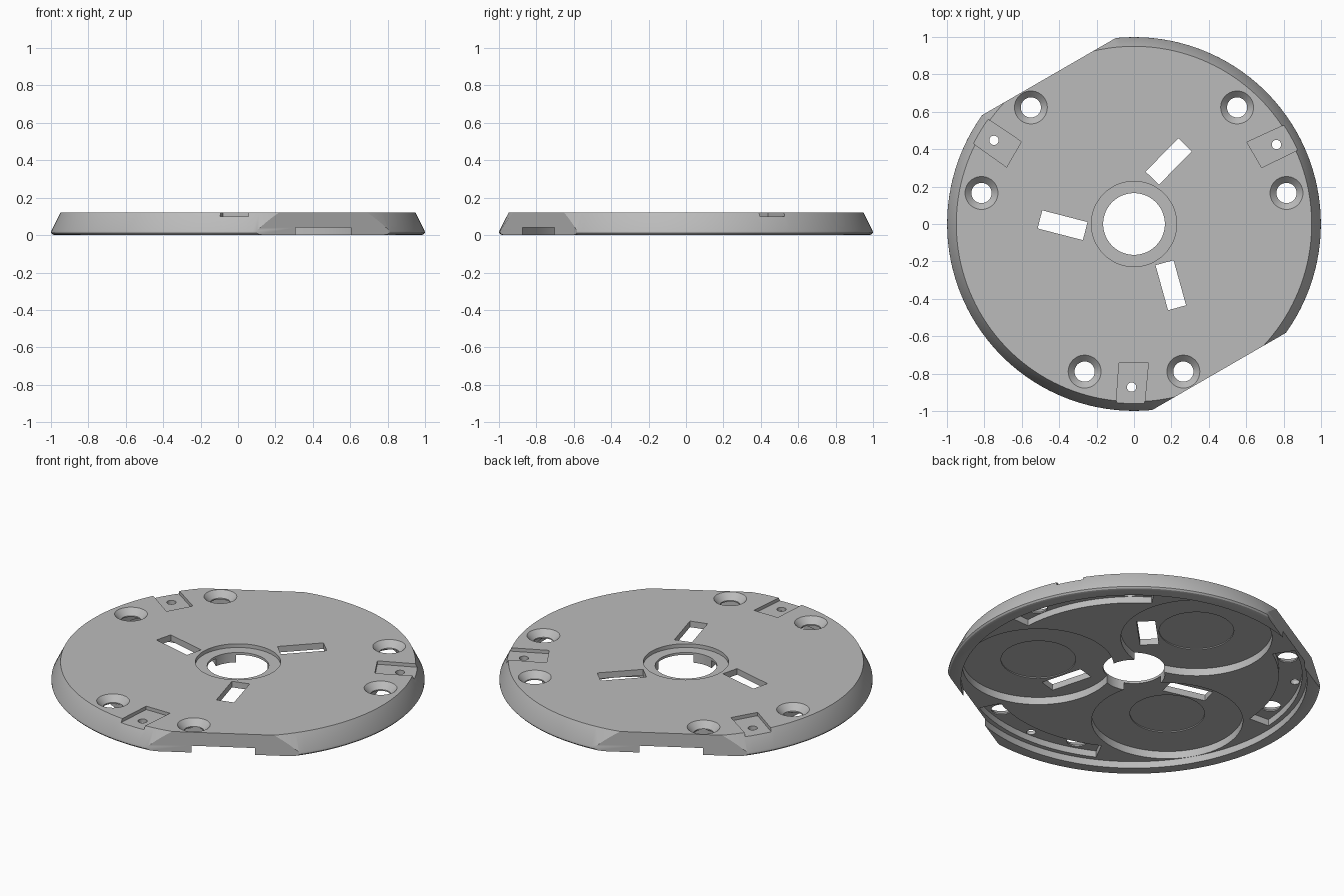
import bpy, bmesh, math
from mathutils import Matrix, Vector

cube = bpy.data.objects.get("Cube")
if cube:
    bpy.data.objects.remove(cube, do_unlink=True)

grey = bpy.data.materials.new("plain grey")
grey.use_nodes = True
GREY = (0.5, 0.5, 0.5, 1)
grey.diffuse_color = GREY
grey.node_tree.nodes["Principled BSDF"].inputs["Base Color"].default_value = GREY

TOP = 0.12
THIRDS = [math.radians(a) for a in (0, 120, 240)]


def make_object(name, bm):
    bmesh.ops.recalc_face_normals(bm, faces=bm.faces)
    mesh = bpy.data.meshes.new(name)
    bm.to_mesh(mesh)
    bm.free()
    mesh.materials.append(grey)
    obj = bpy.data.objects.new(name, mesh)
    bpy.context.collection.objects.link(obj)
    return obj


def lathe(name, profile, centre=(0, 0), steps=64):
    """Solid of revolution from (radius, z) pairs, capped at both ends."""
    bm = bmesh.new()
    rings = []
    for r, z in profile:
        angles = [math.tau * i / steps for i in range(steps)]
        rings.append([bm.verts.new((centre[0] + r * math.cos(a),
                                    centre[1] + r * math.sin(a), z)) for a in angles])
    for low, high in zip(rings, rings[1:]):
        for i in range(steps):
            j = (i + 1) % steps
            bm.faces.new((low[i], low[j], high[j], high[i]))
    bm.faces.new(rings[0])
    bm.faces.new(rings[-1])
    return make_object(name, bm)


def prism(name, outline, z0, z1, turn=0):
    bm = bmesh.new()
    spin = Matrix.Rotation(turn, 3, 'Z')
    low = [bm.verts.new(spin @ Vector((x, y, z0))) for x, y in outline]
    high = [bm.verts.new(spin @ Vector((x, y, z1))) for x, y in outline]
    bm.faces.new(low)
    bm.faces.new(high)
    n = len(outline)
    for i in range(n):
        j = (i + 1) % n
        bm.faces.new((low[i], low[j], high[j], high[i]))
    return make_object(name, bm)


def polar(r, a):
    return (r * math.cos(a), r * math.sin(a))


def box_outline(centre, length, width, angle):
    u = Vector((math.cos(angle), math.sin(angle)))
    v = Vector((-u.y, u.x))
    return [Vector(centre) + u * length * s / 2 + v * width * t / 2
            for s, t in ((-1, -1), (1, -1), (1, 1), (-1, 1))]


# disc with a rounded lower lip and a sloping edge
disc = lathe("base_plate", [(0.98, 0), (0.992, 0.004), (0.999, 0.012), (0.998, 0.024),
                            (0.95, TOP)], steps=160)


def cut(cutter):
    cutter.hide_render = True
    mod = disc.modifiers.new("cut", 'BOOLEAN')
    mod.operation = 'DIFFERENCE'
    mod.solver = 'EXACT'
    mod.object = cutter
    bpy.context.view_layer.objects.active = disc
    bpy.ops.object.modifier_apply(modifier=mod.name)
    bpy.data.objects.remove(cutter, do_unlink=True)


# two opposite flats
for a in (120, 300):
    a = math.radians(a)
    cut(prism("flat_cutter", box_outline(polar(1.21, a), 0.6, 2, a), -0.1, 0.3))

# shallow recess under the plate
cut(lathe("underside_recess", [(0.926, -0.1), (0.926, 0.04)], steps=160))

# central bore with a stepped seat
cut(lathe("centre_bore", [(0.165, -0.1), (0.165, 0.3)]))
cut(lathe("centre_seat", [(0.228, 0.098), (0.228, 0.3)], steps=96))

for turn in THIRDS:
    # round pocket underneath, with a shallow inner disc
    middle = polar(0.52, turn + math.pi / 2)
    cut(lathe("round_pocket", [(0.405, -0.1), (0.405, 0.084)], middle, 96))
    cut(lathe("pocket_disc", [(0.2, -0.1), (0.2, 0.09)], middle))

    # curved channel between pockets
    sweep = [turn + math.radians(3 + 54 * i / 24) for i in range(25)]
    arc = [polar(0.775, a) for a in sweep] + [polar(0.9, a) for a in reversed(sweep)]
    cut(prism("curved_channel", arc, -0.1, 0.078))

    # slanted through slot
    slot = box_outline(polar(0.382, turn + math.radians(61)), 0.25, 0.1,
                       turn + math.radians(45.5))
    cut(prism("slot", slot, -0.1, 0.3))

    # shallow seat in the top edge with a pin hole
    seat = [(-0.08, -0.742), (0.077, -0.742), (0.048, -1.05), (-0.102, -1.05)]
    cut(prism("edge_seat", seat, 0.1, 0.3, turn))
    pin = Matrix.Rotation(turn, 2) @ Vector((-0.013, -0.872))
    cut(lathe("pin_hole", [(0.025, -0.1), (0.025, 0.3)], pin, 24))

    # pair of countersunk screw holes
    for a in (11.5, 48.5):
        spot = polar(0.832, turn + math.radians(a))
        cut(lathe("screw_hole", [(0.054, -0.1), (0.054, 0.085), (0.088, TOP),
                                 (0.088, 0.3)], spot, 40))

disc.select_set(True)
bpy.context.view_layer.objects.active = disc
bpy.ops.object.shade_smooth_by_angle(angle=math.radians(25))
